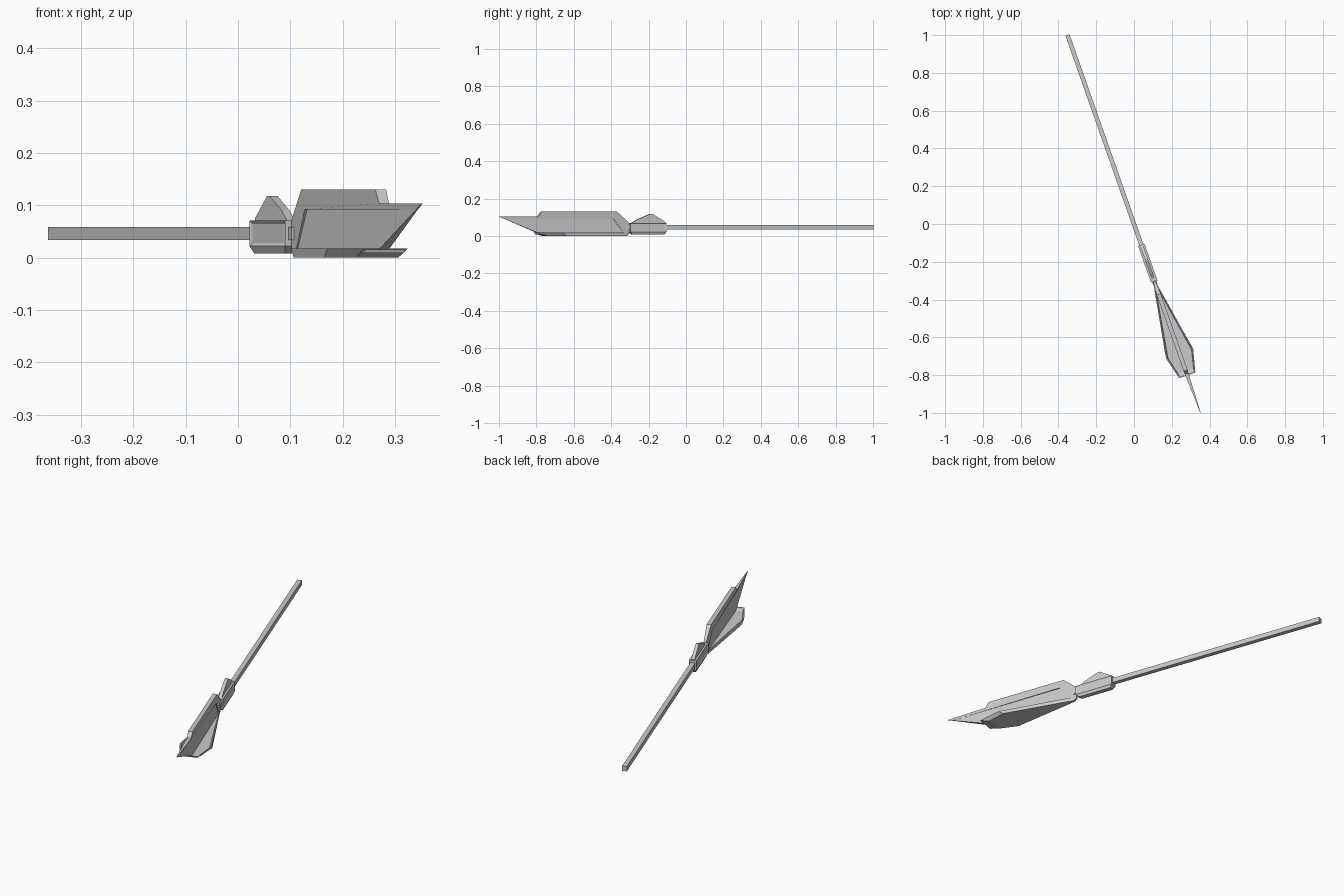
import bpy, bmesh, math

if "Cube" in bpy.data.objects:
    bpy.data.objects.remove(bpy.data.objects["Cube"])

# Parts are drawn along local X (towards the tip), then turned to the model's heading
HEADING = math.atan2(-0.943, 0.332)


def finish(name, bm):
    bmesh.ops.recalc_face_normals(bm, faces=bm.faces)
    mesh = bpy.data.meshes.new(name)
    bm.to_mesh(mesh)
    bm.free()
    ob = bpy.data.objects.new(name, mesh)
    bpy.context.collection.objects.link(ob)
    ob.rotation_euler.z = HEADING
    return ob


def loft(rings):
    bm = bmesh.new()
    vs = [[bm.verts.new(p) for p in r] for r in rings]
    n = len(vs[0])
    for a, b in zip(vs, vs[1:]):
        for i in range(n):
            j = (i + 1) % n
            bm.faces.new((a[i], a[j], b[j], b[i]))
    bm.faces.new(vs[0])
    bm.faces.new(vs[-1])
    bmesh.ops.recalc_face_normals(bm, faces=bm.faces)
    return bm


def plate(name, pts):
    # upright side profile; each point is (along, height, half thickness)
    return finish(name, loft([[(u, s * h, z) for u, z, h in pts] for s in (-1, 1)]))


def inset_faces(bm, test, width, depth):
    for f in [f for f in bm.faces if test(f)]:
        bmesh.ops.inset_individual(bm, faces=[f], thickness=width, depth=depth)


# Shaft
x0, x1, w, zb, zt = -1.06, 0.34, 0.0115, 0.034, 0.059
finish("shaft", loft([[(x, -w, zb), (x, w, zb), (x, w, zt), (x, -w, zt)]
                      for x in (x0, x1)]))


# Collar with chamfered ends and recessed side panels
def collar_ring(z, a, b, h):
    return [(a, -h, z), (b, -h, z), (b, h, z), (a, h, z)]


bm = loft([collar_ring(0.008, 0.128, 0.305, 0.012),
           collar_ring(0.022, 0.117, 0.322, 0.018),
           collar_ring(0.071, 0.117, 0.322, 0.018)])
inset_faces(bm, lambda f: abs(f.normal.y) > 0.95, 0.009, -0.004)
finish("collar", bm)

# Peaked sight on the collar
plate("collar_peak", [(0.120, 0.065, 0.008), (0.120, 0.075, 0.008), (0.19, 0.118, 0.008),
                      (0.205, 0.118, 0.008), (0.275, 0.09, 0.008), (0.315, 0.065, 0.008)])

# Upright fin: raised rim and thin inner web
plate("fin_rim", [(0.325, 0.008, 0.006), (0.325, 0.072, 0.006), (0.395, 0.130, 0.011),
                  (0.822, 0.130, 0.011), (0.84, 0.104, 0.010), (1.061, 0.104, 0.001),
                  (1.03, 0.092, 0.002), (0.415, 0.092, 0.011), (0.348, 0.008, 0.006)])
plate("fin_web", [(0.335, 0.010, 0.004), (0.40, 0.097, 0.006), (0.84, 0.098, 0.008),
                  (1.045, 0.098, 0.001), (0.84, 0.016, 0.010), (0.82, 0.010, 0.010)])

# Flat pair of wings with a recessed top and an undercut front
top = [(0.325, 0.007), (0.73, 0.076), (0.85, 0.045)]
low = [(0.335, 0.005), (0.70, 0.072), (0.80, 0.043)]


def wing_ring(half, z):
    return [(u, v, z) for u, v in half] + [(u, -v, z) for u, v in reversed(half)]


bm = loft([wing_ring(low, 0.0), wing_ring(top, 0.018)])
inset_faces(bm, lambda f: f.normal.z > 0.9, 0.006, 0.0)
inner = [f for f in bm.faces if f.normal.z > 0.9 and len(f.verts) == 6]
bmesh.ops.inset_individual(bm, faces=inner, thickness=0.004, depth=-0.009)
finish("wings", bm)
